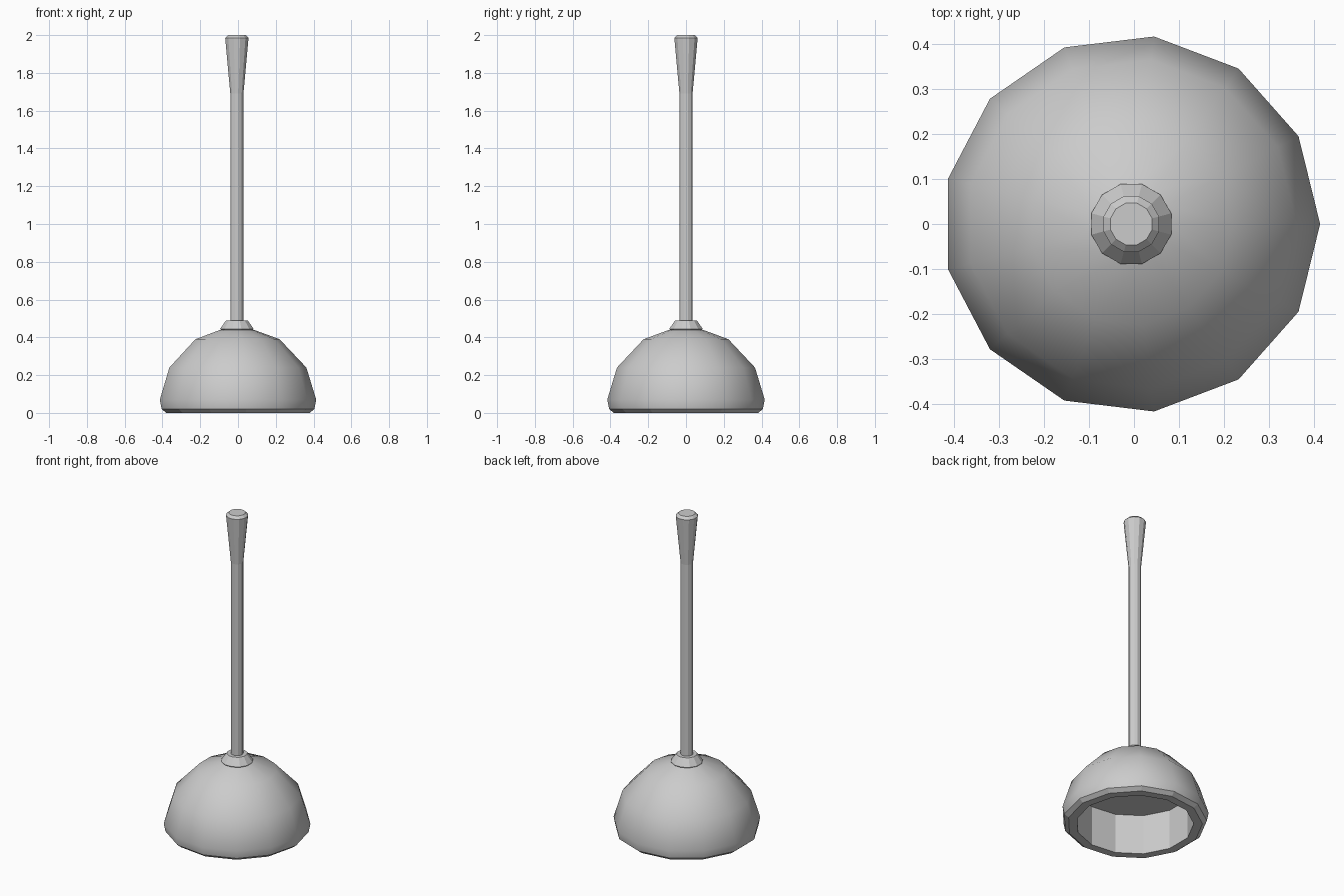
import bpy, bmesh, math

if "Cube" in bpy.data.objects:
    bpy.data.objects.remove(bpy.data.objects["Cube"])

CX = -0.006  # axis offset so the odd-sided cup is centred by its bounds


def lathe(name, profile, sides, phase=0.0, smooth_rows=(), sharp_rows=()):
    """Revolve (radius, z) rings and cap both ends."""
    bm = bmesh.new()
    rings = []
    for r, z in profile:
        ring = []
        for i in range(sides):
            a = phase + 2 * math.pi * i / sides
            ring.append(bm.verts.new((CX + r * math.cos(a), r * math.sin(a), z)))
        rings.append(ring)
    for k in range(len(rings) - 1):
        for i in range(sides):
            j = (i + 1) % sides
            f = bm.faces.new((rings[k][i], rings[k][j], rings[k + 1][j], rings[k + 1][i]))
            f.smooth = k in smooth_rows
    bm.faces.new(rings[0][::-1])
    bm.faces.new(rings[-1])
    bmesh.ops.recalc_face_normals(bm, faces=bm.faces[:])
    for k in sharp_rows:
        for i in range(sides):
            e = bm.edges.get((rings[k][i], rings[k][(i + 1) % sides]))
            e.smooth = False
    me = bpy.data.meshes.new(name)
    bm.to_mesh(me)
    bm.free()
    ob = bpy.data.objects.new(name, me)
    bpy.context.collection.objects.link(ob)
    return ob


# Rubber cup: flat cavity ceiling, straight cavity wall, rim, smooth dome
lathe("rubber_cup",
      [(0.335, 0.25), (0.335, 0.0), (0.385, 0.0), (0.41, 0.02), (0.42, 0.07),
       (0.368, 0.24), (0.226, 0.39), (0.09, 0.44)],
      13, smooth_rows=(3, 4, 5, 6), sharp_rows=(3,))

# Collar where the handle enters the cup
lathe("collar", [(0.08, 0.43), (0.092, 0.445), (0.059, 0.49)], 12, math.radians(15))

# Handle with flared grip and bevelled end
lathe("handle", [(0.036, 0.46), (0.036, 1.69), (0.064, 1.985), (0.048, 2.0)],
      12, math.radians(15))
